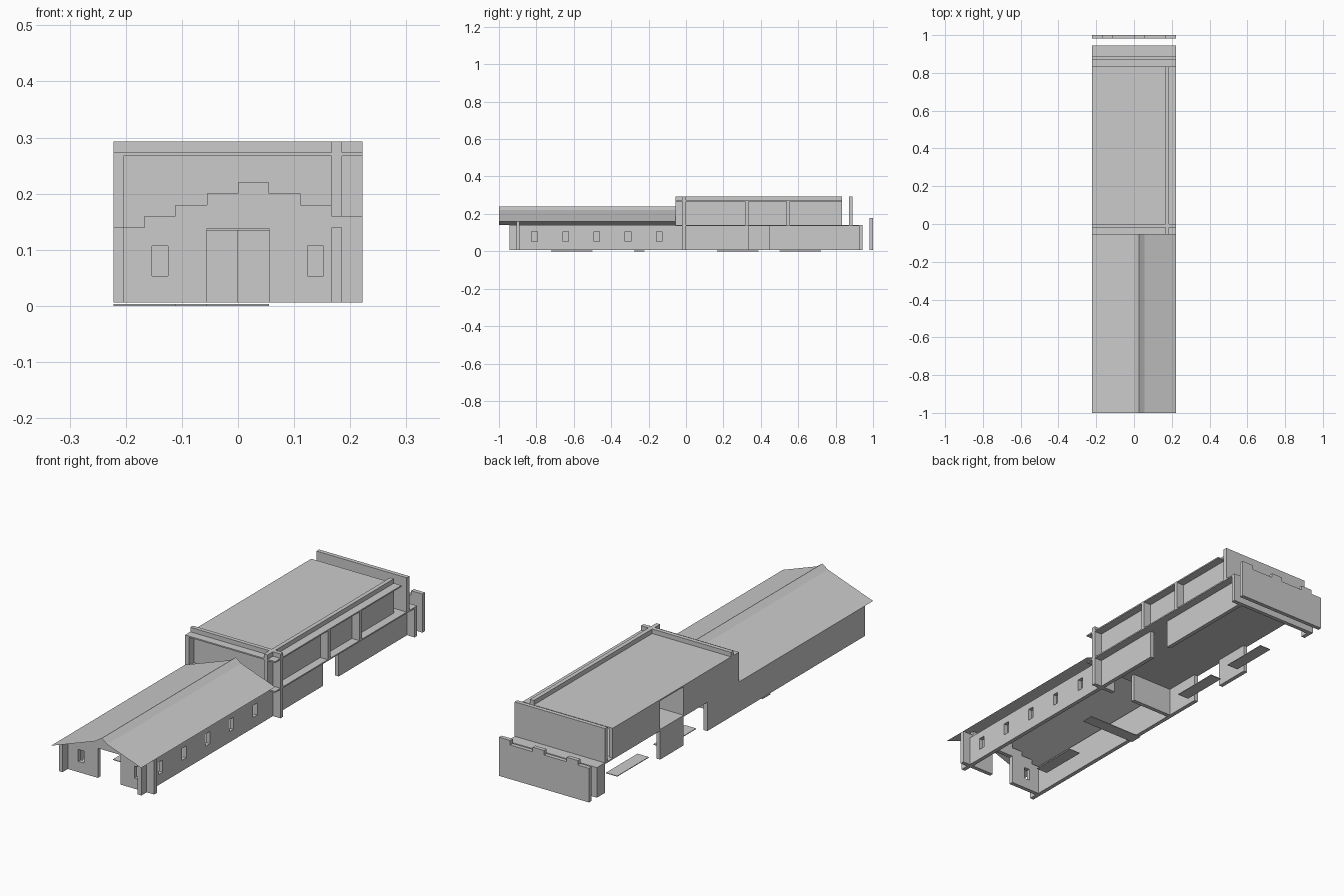
import bpy, bmesh

if "Cube" in bpy.data.objects:
    bpy.data.objects.remove(bpy.data.objects["Cube"])

C = 1 / 18          # grid cell
T = C / 3           # wall thickness
X = 4 * C           # half width
B, F1, F2, TOP = 0.006, 0.14, 0.273, 0.293   # wall base, floor levels, parapet top
S = 0.006           # slab thickness


def mesh_obj(name, bm):
    bmesh.ops.recalc_face_normals(bm, faces=bm.faces)
    me = bpy.data.meshes.new(name)
    bm.to_mesh(me)
    bm.free()
    ob = bpy.data.objects.new(name, me)
    bpy.context.collection.objects.link(ob)
    return ob


def boxes(name, *items):
    """Each item is (x0, x1, y0, y1, z0, z1)."""
    bm = bmesh.new()
    for x0, x1, y0, y1, z0, z1 in items:
        vs = bmesh.ops.create_cube(bm, size=1)['verts']
        for v in vs:
            v.co = ((x0 + x1) / 2 + v.co.x * (x1 - x0),
                    (y0 + y1) / 2 + v.co.y * (y1 - y0),
                    (z0 + z1) / 2 + v.co.z * (z1 - z0))
    return mesh_obj(name, bm)


def extrude_profile(name, pts, y0, y1):
    """Extrude an x-z outline along y."""
    bm = bmesh.new()
    f = bm.faces.new([bm.verts.new((x, y0, z)) for x, z in pts])
    r = bmesh.ops.extrude_face_region(bm, geom=[f])
    for v in r['geom']:
        if isinstance(v, bmesh.types.BMVert):
            v.co.y = y1
    return mesh_obj(name, bm)


def cut(ob, *items):
    cutter = boxes(ob.name + "_window_cutter", *items)
    cutter.hide_render = True
    m = ob.modifiers.new("windows", 'BOOLEAN')
    m.object, m.operation, m.solver = cutter, 'DIFFERENCE', 'EXACT'
    bpy.context.view_layer.objects.active = ob
    bpy.context.view_layer.update()
    bpy.ops.object.modifier_apply(modifier=m.name)
    bpy.data.objects.remove(cutter)


RX0, RX1 = 3 * C, 3 * C + T      # right wall line
LX0, LX1 = -X, -X + T            # left wall line

# Hall front wall: door opening and stepped gable in one outline
pts = [(C, B), (X, B)]
for i, z in enumerate((0.16, 0.18, 0.20)):
    pts += [(X - i * C, z), (X - (i + 1) * C, z)]
pts += [(C, 0.22), (0, 0.22)]
for i, z in enumerate((0.20, 0.18, 0.16, 0.14)):
    pts += [(-i * C, z), (-(i + 1) * C, z)]
pts += [(-X, B), (-C, B), (-C, 0.138), (C, 0.138)]
front = extrude_profile("hall_front_wall", pts, -16 * C - T, -16 * C)
WZ = (0.053, 0.107)
cut(front, *[(x - 0.014, x + 0.014, -1, -0.8, *WZ) for x in (-0.139, 0.138)])

# Hall right wall with five windows
right = boxes("hall_right_wall", (RX0, RX1, -17 * C, -C, B, F1))
cut(right, *[(0.1, 0.3, y - 0.015, y + 0.015, *WZ)
             for y in (-0.81, -0.643, -0.477, -0.31, -0.143)])

# Hall left wall
boxes("hall_left_wall", (LX0, LX1, -17 * C, -C, B, F1))

# Hall roof sheet with small raised ridge
bm = bmesh.new()
prof = [(-X, 0.14), (0, 0.22), (C / 2, 0.24), (C, 0.22), (X, 0.16)]
rows = [[bm.verts.new((x, y, z)) for x, z in prof] for y in (-1, -C)]
for a, b, c, d in zip(rows[0], rows[0][1:], rows[1][1:], rows[1]):
    bm.faces.new((a, b, c, d))
mesh_obj("hall_roof", bm)

# Ground storey walls of the main block
U = F1 - S
boxes("lower_front_wall", (-X, 0, -T, 0, B, U), (2 * C, X, -T, 0, B, U))
boxes("lower_right_wall", (RX0, RX1, -C, 6 * C, B, U), (RX0, RX1, 8 * C, 17 * C, B, U))
boxes("lower_left_wall", (LX0, LX1, -C, 3 * C, B, U), (LX0, LX1, 6 * C, 9 * C, B, U),
      (LX0, LX1, 16 * C, 17 * C, B, U))
boxes("lower_rear_wall", (-X, X, 17 * C - T, 17 * C, B, U))

# Upper floor and flat roof slabs
boxes("upper_floor", (-X, X, -C, 17 * C, U, F1))
boxes("flat_roof", (-X, X, -C, 15 * C, F2 - S, F2))

# Upper storey walls
V = F2 - S
boxes("upper_front_wall", (-X, X, -T, 0, F1, V))
boxes("upper_right_wall", (RX0, RX1, -C, 15 * C, F1, V))
boxes("upper_left_wall", (LX0, LX1, -C, 6 * C, F1, V), (LX0, LX1, 9 * C, 15 * C, F1, V))
boxes("upper_cross_walls", *[(-X, X, k * C - T, k * C, F1, V) for k in (6, 10)])
boxes("upper_rear_wall", (-X, X, 16 * C - T, 16 * C, F1, TOP))

# Roof parapets
boxes("front_parapet", (-X, X, -T, 0, F2, TOP))
boxes("right_parapet", (RX0, RX1, -C, 15 * C, F2, TOP))

# Free-standing back wall with merlons every third cell
boxes("back_wall", (-X, X, 1 - T, 1, B, 0.158))
boxes("back_wall_merlons", *[(-X + k * C, -X + (k + 1) * C, 1 - T, 1, 0.158, 0.178)
                             for k in (1, 4, 7)])

# Thin floor strips
boxes("floor_strips",
      (-2 * C, -C, -13 * C, -9 * C, 0, 0.003),
      (-X, C, -5 * C, -4 * C, 0, 0.003),
      (-3 * C, -2 * C, 3 * C, 7 * C, 0, 0.003),
      (-3 * C, -2 * C, 9 * C, 13 * C, 0, 0.003))
